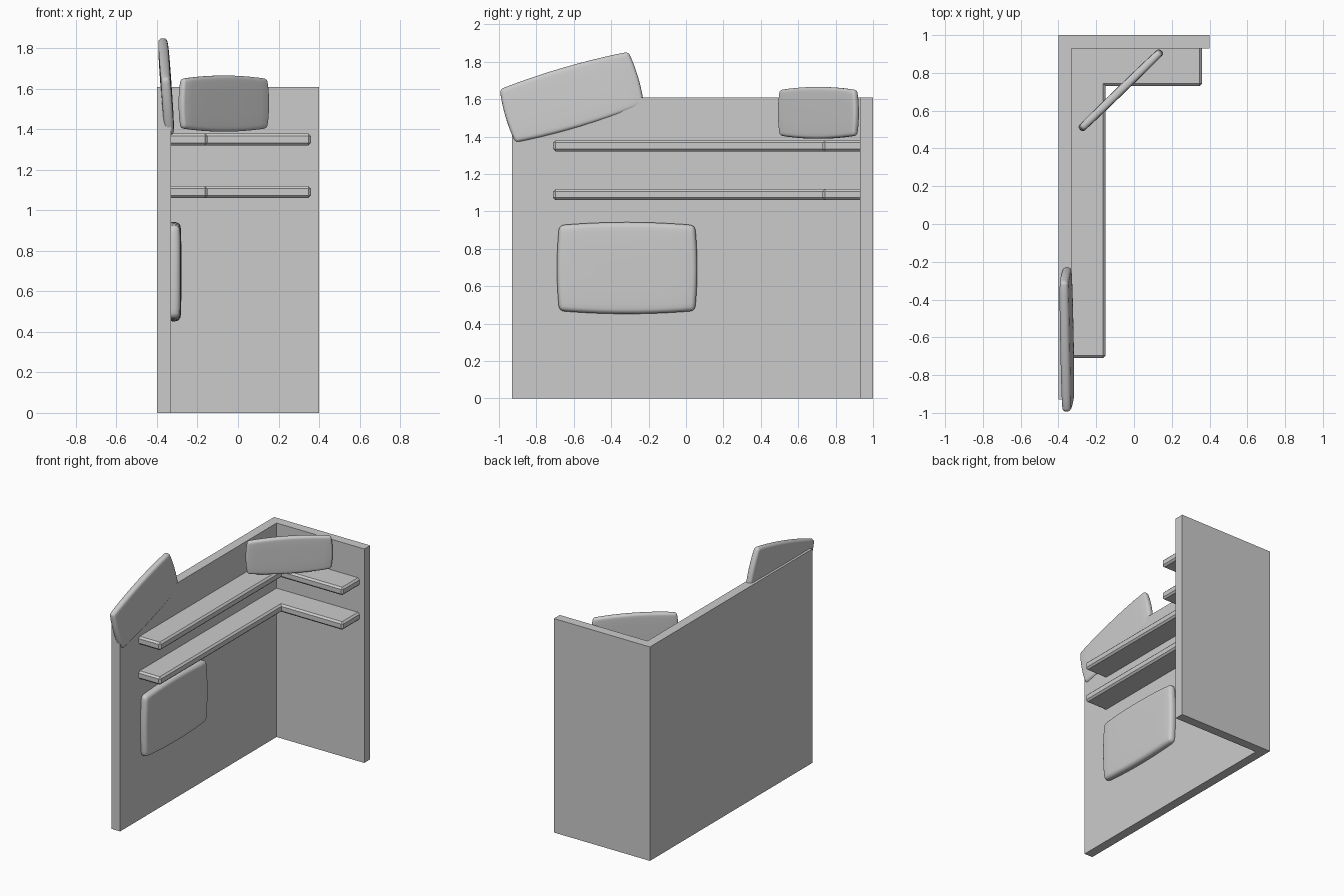
import bpy, bmesh
from math import radians
from mathutils import Vector

if "Cube" in bpy.data.objects:
    bpy.data.objects.remove(bpy.data.objects["Cube"])


def finish(name, bm):
    bmesh.ops.recalc_face_normals(bm, faces=bm.faces)
    me = bpy.data.meshes.new(name)
    bm.to_mesh(me)
    bm.free()
    ob = bpy.data.objects.new(name, me)
    bpy.context.collection.objects.link(ob)
    return ob


def box(name, lo, hi):
    lo, hi = Vector(lo), Vector(hi)
    bm = bmesh.new()
    bmesh.ops.create_cube(bm, size=1)
    for v in bm.verts:
        v.co = (lo + hi) / 2 + v.co * (hi - lo)
    return finish(name, bm)


def shelf(name, z0, z1):
    # L-shaped outline extruded upwards, chamfered on the free sides
    pts = [(-0.33, -0.71), (-0.15, -0.71), (-0.15, 0.73),
           (0.36, 0.73), (0.36, 0.93), (-0.33, 0.93)]
    bm = bmesh.new()
    base = bm.faces.new([bm.verts.new((x, y, z0)) for x, y in pts])
    ext = bmesh.ops.extrude_face_region(bm, geom=[base])['geom']
    for v in ext:
        if isinstance(v, bmesh.types.BMVert):
            v.co.z = z1

    def free(e):
        a, b = (v.co for v in e.verts)
        at_wall = (max(a.x, b.x) < -0.32) or (min(a.y, b.y) > 0.92)
        inner = abs(a.z - b.z) > 0.01 and abs(a.x + 0.15) < 0.01 and a.y > 0
        return not at_wall and not inner
    bmesh.ops.recalc_face_normals(bm, faces=bm.faces)
    bmesh.ops.bevel(bm, geom=[e for e in bm.edges if free(e)],
                    offset=0.013, segments=1, affect='EDGES')
    return finish(name, bm)


def cushion(name, size, loc, rot):
    # slab (thickness x, width y, height z) with bowed sides and round rim
    bm = bmesh.new()
    bmesh.ops.create_cube(bm, size=2)
    edges = [e for e in bm.edges
             if abs(e.verts[0].co.x - e.verts[1].co.x) < 0.1]
    bmesh.ops.subdivide_edges(bm, edges=edges, cuts=9, use_grid_fill=True)
    t, w, h = (s / 2 for s in size)
    for v in bm.verts:
        x, y, z = v.co
        v.co = (x * t * (1 - 0.13 * y ** 4) * (1 - 0.13 * z ** 4),
                y * (w - 0.012 * z ** 2),
                z * (h - 0.016 * y ** 2))
    ob = finish(name, bm)
    ob.location = loc
    ob.rotation_euler = [radians(a) for a in rot]
    bev = ob.modifiers.new("round_rim", 'BEVEL')
    bev.width = size[0] * 0.34
    bev.segments = 4
    bev.limit_method = 'ANGLE'
    bev.angle_limit = radians(50)
    bev.use_clamp_overlap = False
    for p in ob.data.polygons:
        p.use_smooth = True
    return ob


# corner walls
box("side_wall", (-0.4, -0.93, 0), (-0.33, 0.93, 1.61))
box("back_wall", (-0.4, 0.93, 0), (0.4, 1.0, 1.61))

# corner shelves
shelf("lower_shelf", 1.06, 1.12)
shelf("upper_shelf", 1.32, 1.38)

# cushions: on the wall, leaning on the wall top, standing on the shelf
cushion("wall_cushion", (0.075, 0.75, 0.49), (-0.317, -0.315, 0.697), (0, 0, 0))
cushion("top_cushion", (0.055, 0.74, 0.33), (-0.355, -0.61, 1.61), (16.3, -4, 0))
cushion("shelf_cushion", (0.046, 0.60, 0.277), (-0.07, 0.708, 1.527), (0, 0, -46))
